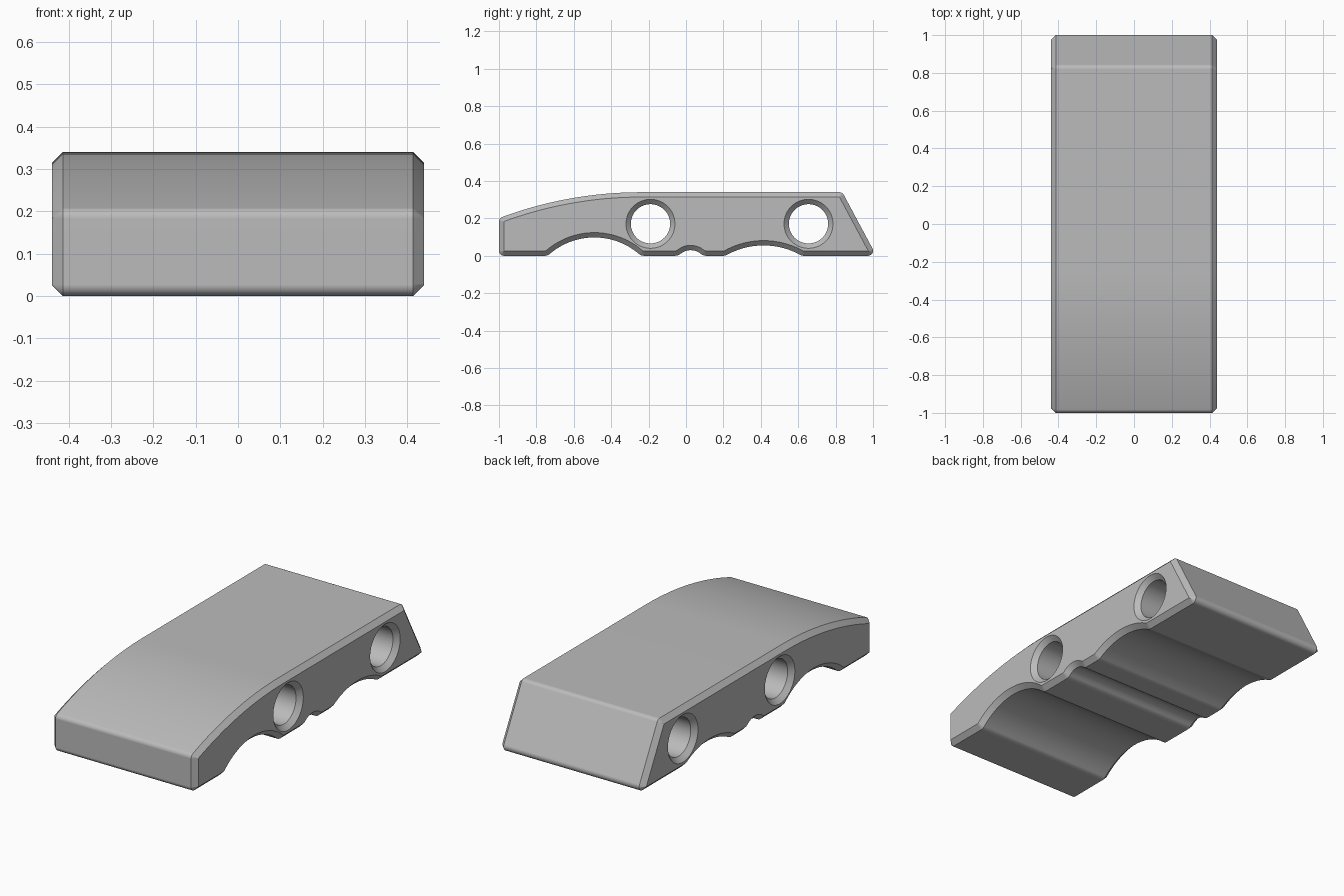
import bpy, bmesh, math
from mathutils import Vector

HALF_WIDTH, CHAMFER, TIGHT = 0.44, 0.026, 0.027
HOLES = [(-0.19, 0.171), (0.655, 0.171)]
HOLE_RADIUS = 0.105

if "Cube" in bpy.data.objects:
    bpy.data.objects.remove(bpy.data.objects["Cube"])


def scallop(centre, half, degrees, lip):
    """Corners (point, fillet radius) of one rounded recess in the underside."""
    a = math.radians(degrees)
    side = half / math.cos(a) - lip * math.tan(a / 2)
    return [(Vector((centre - half, 0)), lip),
            (Vector((centre, half * math.tan(a))), side / math.tan(a) * 0.998),
            (Vector((centre + half, 0)), lip)]


def outline(corners, inset, steps=10):
    """Offset the corner polygon inward, then round every corner."""
    n = len(corners)
    moved, turns = [], []
    for i, (p, r) in enumerate(corners):
        d1 = (p - corners[i - 1][0]).normalized()
        d2 = (corners[(i + 1) % n][0] - p).normalized()
        n1, n2 = Vector((-d1.y, d1.x)), Vector((-d2.y, d2.x))
        moved.append(p + (n1 + n2) * inset / (1 + n1.dot(n2)))
        turns.append((d1, d2, n1, n2))
    points = []
    for p, (_, r), (d1, d2, n1, n2) in zip(moved, corners, turns):
        if r == 0:
            points.append(p)
            continue
        sign = 1 if d1.x * d2.y - d1.y * d2.x > 0 else -1
        radius = r - sign * inset
        centre = p + (n1 + n2) * sign * radius / (1 + n1.dot(n2))
        turn = math.acos(max(-1, min(1, n1.dot(n2))))
        count = steps * 3 if r > 0.2 else steps
        for k in range(count + 1):
            a = sign * turn * k / count
            v = -sign * n1
            points.append(centre + radius * Vector((
                v.x * math.cos(a) - v.y * math.sin(a),
                v.x * math.sin(a) + v.y * math.cos(a))))
    return points


def loft(name, rings):
    """Join matching rings of 3D points into a closed solid."""
    bm = bmesh.new()
    loops = [[bm.verts.new(p) for p in ring] for ring in rings]
    for a, b in zip(loops, loops[1:]):
        for i in range(len(a)):
            bm.faces.new((a[i - 1], a[i], b[i], b[i - 1]))
    bm.faces.new(loops[0])
    bm.faces.new(loops[-1])
    bmesh.ops.remove_doubles(bm, verts=bm.verts, dist=0.0005)
    bmesh.ops.recalc_face_normals(bm, faces=bm.faces)
    mesh = bpy.data.meshes.new(name)
    bm.to_mesh(mesh)
    bm.free()
    obj = bpy.data.objects.new(name, mesh)
    bpy.context.collection.objects.link(obj)
    return obj


# Side profile: underside with three recesses, sloped back, gently arched top
corners = [(Vector((-1, 0)), TIGHT)]
corners += scallop(-0.49, 0.25, 40.3, 0.045)
corners += scallop(0.025, 0.067, 39, 0.05)
corners += scallop(0.415, 0.205, 28.6, 0.045)
corners += [(Vector((1.018, 0)), TIGHT), (Vector((0.836, 0.34)), TIGHT)]
ARCH_START, ARCH_RADIUS, ARCH_STEPS = -0.24, 2.15, 16
for k in range(ARCH_STEPS + 1):
    run = (1 + ARCH_START) * k / ARCH_STEPS
    z = 0.34 - ARCH_RADIUS + math.sqrt(ARCH_RADIUS ** 2 - run ** 2)
    corners.append((Vector((ARCH_START - run, z)), TIGHT if k == ARCH_STEPS else 0))

# Body with chamfered side rims
full, small = outline(corners, 0), outline(corners, CHAMFER)
edge = HALF_WIDTH - CHAMFER
body = loft("grip_block", [[(x, p.x, p.y) for p in ring] for x, ring in
            ((-HALF_WIDTH, small), (-edge, full), (edge, full), (HALF_WIDTH, small))])

# Countersunk cross holes
bpy.context.view_layer.objects.active = body
body.select_set(True)
for y, z in HOLES:
    rings = []
    for x, r in ((-1, 0.02), (-1, -CHAMFER), (1, -CHAMFER), (1, 0.02)):
        radius = HOLE_RADIUS + CHAMFER + r
        rings.append([(x * (HALF_WIDTH + r), y + radius * math.cos(a), z + radius * math.sin(a))
                      for a in (math.tau * k / 64 for k in range(64))])
    cutter = loft("hole_cutter", rings)
    cutter.hide_render = True
    mod = body.modifiers.new("hole", 'BOOLEAN')
    mod.operation, mod.solver, mod.object = 'DIFFERENCE', 'EXACT', cutter
    bpy.ops.object.modifier_apply(modifier=mod.name)
    bpy.data.objects.remove(cutter)

# Plain grey finish
grey = bpy.data.materials.new("plain_grey")
grey.use_nodes = True
grey.diffuse_color = (0.5, 0.5, 0.5, 1)
grey.node_tree.nodes["Principled BSDF"].inputs["Base Color"].default_value = (0.5, 0.5, 0.5, 1)
body.data.materials.clear()
body.data.materials.append(grey)
bpy.ops.object.shade_smooth_by_angle(angle=math.radians(30))
weighted = body.modifiers.new("even_shading", 'WEIGHTED_NORMAL')
weighted.keep_sharp = True
